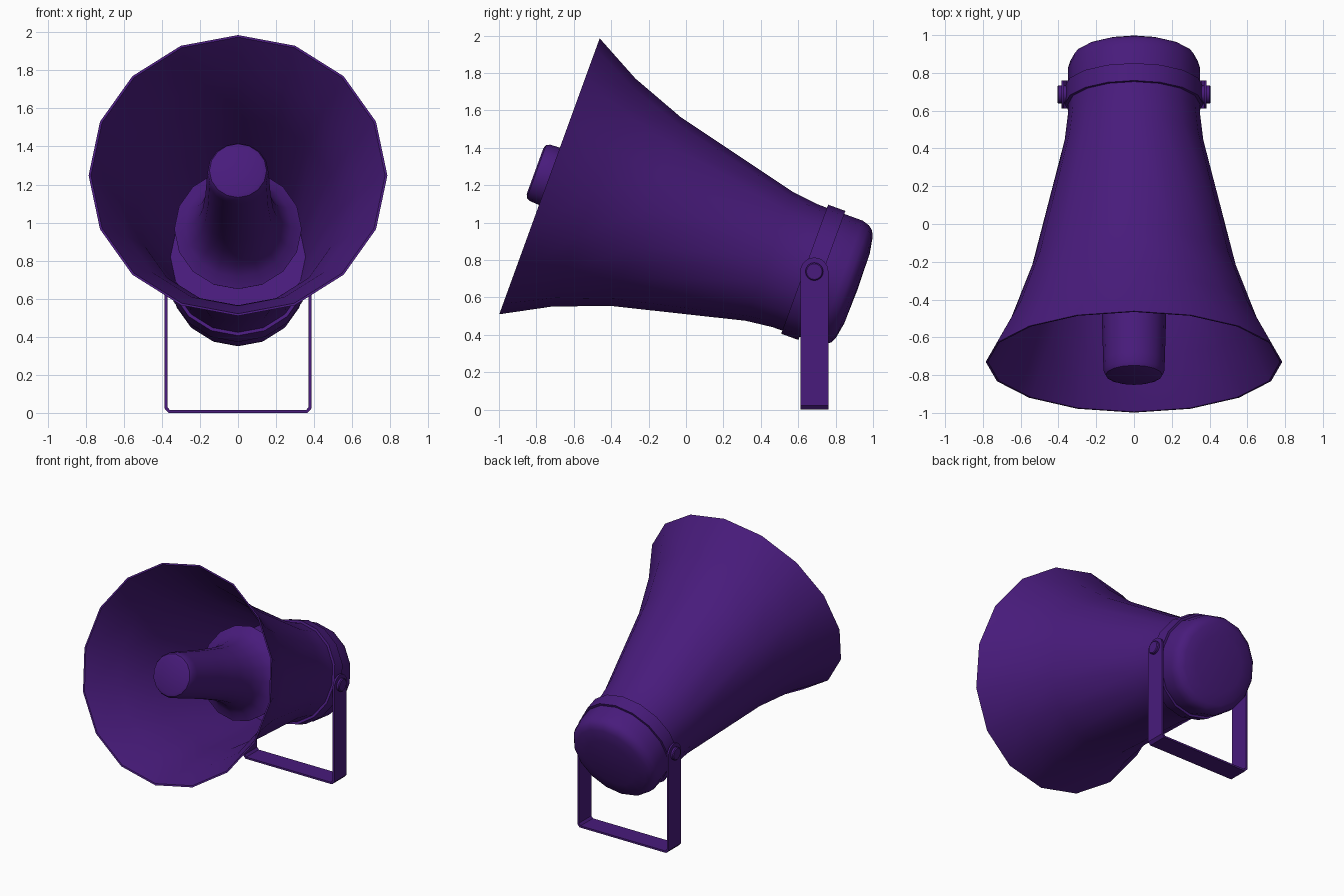
import bpy, bmesh
from math import sin, cos, pi, radians
from mathutils import Matrix, Vector

if "Cube" in bpy.data.objects:
    bpy.data.objects.remove(bpy.data.objects["Cube"])

purple = bpy.data.materials.new("purple_plastic")
purple.diffuse_color = (0.065, 0.011, 0.2, 1)
purple.use_nodes = True
purple.node_tree.nodes["Principled BSDF"].inputs["Base Color"].default_value = purple.diffuse_color

# Speaker frame: local Z runs backwards and down from the mouth centre
TILT = radians(20)
u = Vector((0, cos(TILT), -sin(TILT)))
v = Vector((0, sin(TILT), cos(TILT)))
FRAME = Matrix.Translation((0, -0.73, 1.2475)) @ Matrix((Vector((-1, 0, 0)), v, u)).transposed().to_4x4()


def finish(name, bm, angle=35):
    bmesh.ops.remove_doubles(bm, verts=bm.verts, dist=1e-5)
    bmesh.ops.recalc_face_normals(bm, faces=bm.faces)
    me = bpy.data.meshes.new(name)
    bm.to_mesh(me)
    bm.free()
    me.materials.append(purple)
    ob = bpy.data.objects.new(name, me)
    bpy.context.collection.objects.link(ob)
    bpy.ops.object.select_all(action='DESELECT')
    bpy.context.view_layer.objects.active = ob
    ob.select_set(True)
    bpy.ops.object.shade_smooth_by_angle(angle=radians(angle))
    return ob


def lathe(name, profile, matrix=FRAME, sides=16, angle=35):
    """Revolve (distance, radius) points around local Z."""
    bm = bmesh.new()
    pts = [bm.verts.new((0, r, t)) for t, r in profile]
    edges = [bm.edges.new(p) for p in zip(pts, pts[1:])]
    bmesh.ops.spin(bm, geom=pts + edges, cent=(0, 0, 0), axis=(0, 0, 1),
                   angle=2 * pi, steps=sides, use_merge=True)
    bm.transform(matrix)
    return finish(name, bm, angle)


# Flared horn: outer skin, rim, inner skin and throat wall
outer = [(1.5, 0.348), (1.395, 0.35), (1.25, 0.367), (0.549, 0.538), (0.254, 0.648), (0, 0.785)]
inner = [(t, r - 0.012) for t, r in reversed(outer[2:])]
lathe("horn", outer + inner + [(1.25, 0)])

# Central sound reflector, closed at the front and flaring towards the back
lathe("reflector", [(-0.082, 0), (-0.082, 0.13), (-0.074, 0.15), (-0.055, 0.16), (0, 0.163),
                    (0.29, 0.171), (0.52, 0.186), (0.64, 0.205), (0.73, 0.237),
                    (0.79, 0.28), (0.825, 0.335), (0.84, 0.33), (0.80, 0.265),
                    (0.74, 0.22), (0.5, 0.17), (0, 0.15), (-0.05, 0)])

# Clamp band and rear driver cover
lathe("clamp_band", [(1.452, 0.34), (1.452, 0.367), (1.55, 0.367), (1.55, 0.34)])
lathe("driver_cover", [(1.5, 0.35), (1.655, 0.35), (1.695, 0.338), (1.72, 0.318),
                       (1.735, 0.285), (1.75, 0.2), (1.755, 0)], angle=50)

# U-shaped bracket swept from the middle of the base up to a rounded top
PIVOT_Y, PIVOT_Z, HALF = 0.686, 0.738, 0.075
T = 0.014
sections = [(0, 0, 0, T, HALF), (0.365, 0, 0.357, T, HALF),
            (0.385, 0.022, 0.385 - T, 0.03, HALF)]
for i in range(9):
    a = i / 8 * pi / 2
    z = PIVOT_Z + HALF * sin(a)
    sections.append((0.385, z, 0.385 - T, z, HALF * cos(a)))
bm = bmesh.new()
for side in (1, -1):
    rings = []
    for xo, zo, xi, zi, w in sections:
        rings.append([bm.verts.new((side * x, PIVOT_Y + y, z)) for x, y, z in
                      ((xo, -w, zo), (xo, w, zo), (xi, w, zi), (xi, -w, zi))])
    for a, b in zip(rings, rings[1:]):
        for i in range(4):
            j = (i + 1) % 4
            bm.faces.new((a[i], a[j], b[j], b[i]))
bmesh.ops.dissolve_degenerate(bm, dist=1e-5, edges=bm.edges)
finish("mounting_bracket", bm)

# Pivot bolts
for side, label in ((1, "right"), (-1, "left")):
    m = Matrix.Translation((0, PIVOT_Y, PIVOT_Z)) @ Matrix.Rotation(side * pi / 2, 4, 'Y')
    lathe("pivot_bolt_" + label, [(0.34, 0), (0.34, 0.048), (0.4, 0.048), (0.406, 0.042), (0.406, 0)], m)
